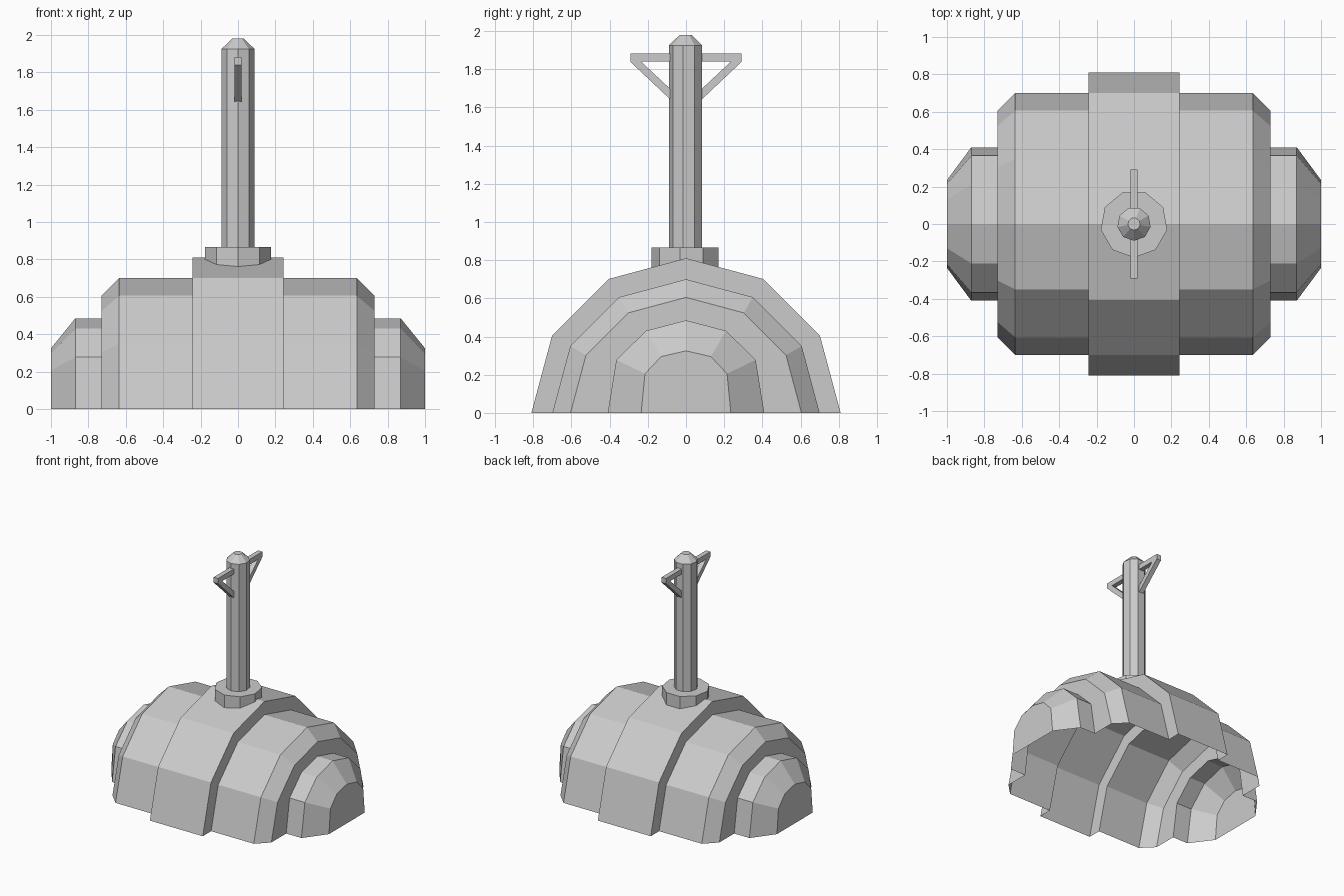
import bpy, bmesh, math

if "Cube" in bpy.data.objects:
    bpy.data.objects.remove(bpy.data.objects["Cube"])


def finish(bm, name, fix_normals=True):
    if fix_normals:
        bmesh.ops.recalc_face_normals(bm, faces=bm.faces)
    mesh = bpy.data.meshes.new(name)
    bm.to_mesh(mesh)
    bm.free()
    obj = bpy.data.objects.new(name, mesh)
    bpy.context.collection.objects.link(obj)
    return obj


def loft(bm, rings, closed):
    """Bridge successive vertex rings with quads."""
    rows = [[bm.verts.new(p) for p in ring] for ring in rings]
    n = len(rows[0])
    for a, b in zip(rows, rows[1:]):
        for i in range(n if closed else n - 1):
            j = (i + 1) % n
            bm.faces.new((a[i], a[j], b[j], b[i]))
    return rows


def arch(half):
    """Full arch in (y, z) from the +y half, base to crown."""
    return half + [(-y, z) for y, z in half[-2::-1]]


def round_arch(r):
    return arch([(r * math.cos(math.radians(a)), r * math.sin(math.radians(a)))
                 for a in (0, 30, 60, 90)])


# Stepped hollow shell, open underneath
dome = arch([(.41, 0), (.365, .278), (.21, .43), (0, .485)])
tip = arch([(.235, 0), (.215, .205), (.13, .295), (0, .325)])
half = [(.243, round_arch(.81)), (.243, round_arch(.70)), (.635, round_arch(.70)),
        (.73, round_arch(.605)), (.73, dome), (.87, dome), (1.0, tip)]
sections = [(-x, p) for x, p in reversed(half)] + half
bm = bmesh.new()
rows = loft(bm, [[(x, y, z) for y, z in p] for x, p in sections], False)
for row in (rows[0], rows[-1]):
    bm.faces.new(row)
finish(bm, "body_shell")


# Nine-sided collar and mast
def ring(r, z):
    pts = []
    for i in range(9):
        a = math.radians(-90 + 40 * i)
        x, y = r * math.cos(a), r * math.sin(a)
        pts.append((x, y, z(y) if callable(z) else z))
    return pts


def turned(name, rings):
    bm = bmesh.new()
    rows = loft(bm, [ring(r, z) for r, z in rings], True)
    bm.faces.new(rows[0])
    bm.faces.new(rows[-1])
    return finish(bm, name)


turned("mast_collar", [(.18, lambda y: .808 - .268 * abs(y)), (.18, .867)])
turned("mast", [(.09, .86), (.09, 1.925), (.033, 1.98)])


# Braced cross arms on both sides of the mast
def slab(name, pts, t=.02):
    bm = bmesh.new()
    rows = loft(bm, [[(x, y, z) for y, z in pts] for x in (-t, t)], True)
    for row in rows:
        bm.faces.new(row)
    return finish(bm, name)


for side, s in (("front", -1), ("back", 1)):
    slab(side + "_arm", [(s * y, z) for y, z in
                         [(.07, 1.84), (.292, 1.84), (.292, 1.883), (.07, 1.883)]])
    slab(side + "_brace", [(s * y, z) for y, z in
                           [(.07, 1.63), (.292, 1.84), (.235, 1.84), (.07, 1.685)]])
